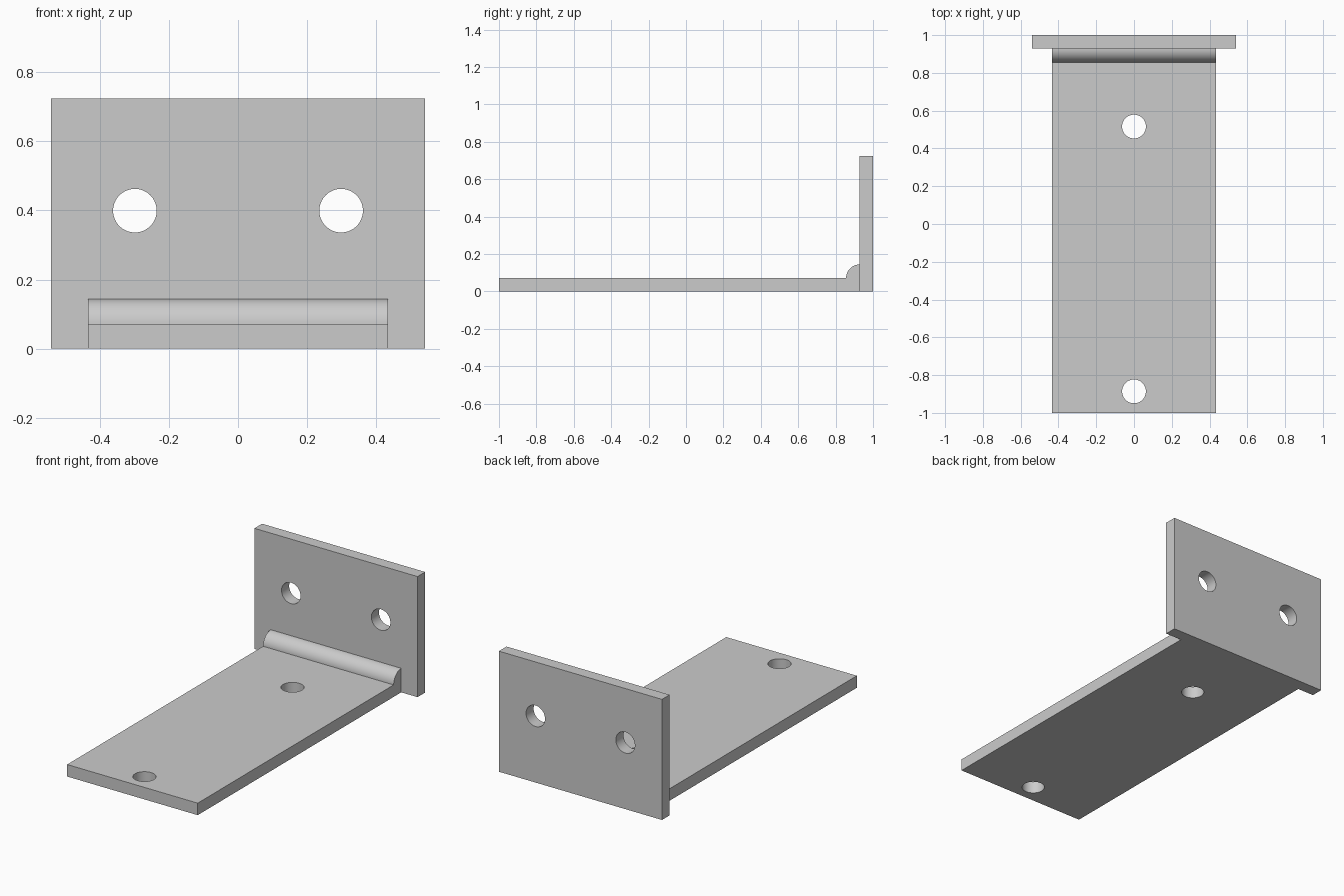
import bpy
import bmesh
import math
from mathutils import Matrix

if "Cube" in bpy.data.objects:
    bpy.data.objects.remove(bpy.data.objects["Cube"])

grey = bpy.data.materials.new("plain grey")
grey.diffuse_color = (0.6, 0.6, 0.6, 1.0)
grey.use_nodes = True
grey.node_tree.nodes["Principled BSDF"].inputs["Base Color"].default_value = grey.diffuse_color

T = 0.072          # plate thickness
HOLE_R = 0.063
BASE_W = 0.433     # half width of the base
WALL_W = 0.541     # half width of the upright plate
WALL_Y = 1 - T     # front face of the upright plate


def add_object(name, bm):
    bmesh.ops.recalc_face_normals(bm, faces=bm.faces)
    mesh = bpy.data.meshes.new(name)
    bm.to_mesh(mesh)
    bm.free()
    mesh.materials.append(grey)
    obj = bpy.data.objects.new(name, mesh)
    bpy.context.collection.objects.link(obj)
    return obj


def activate(obj):
    bpy.ops.object.select_all(action='DESELECT')
    obj.select_set(True)
    bpy.context.view_layer.objects.active = obj


def smooth(obj):
    activate(obj)
    bpy.ops.object.shade_smooth_by_angle(angle=math.radians(30))


def box(name, lo, hi):
    bm = bmesh.new()
    bmesh.ops.create_cube(bm, size=1)
    for v in bm.verts:
        v.co = [(a + b) / 2 + c * (b - a) for a, b, c in zip(lo, hi, v.co)]
    return add_object(name, bm)


def drill(obj, centres, rotation):
    # All holes of one plate are cut with a single cutter mesh
    bm = bmesh.new()
    for c in centres:
        bmesh.ops.create_cone(bm, cap_ends=True, segments=64, radius1=HOLE_R,
                              radius2=HOLE_R, depth=0.3,
                              matrix=Matrix.Translation(c) @ rotation)
    cutter = add_object("hole_cutter", bm)
    cutter.hide_render = True
    mod = obj.modifiers.new("holes", 'BOOLEAN')
    mod.operation = 'DIFFERENCE'
    mod.solver = 'EXACT'
    mod.object = cutter
    activate(obj)
    bpy.ops.object.modifier_apply(modifier=mod.name)
    bpy.data.objects.remove(cutter)
    smooth(obj)


# Base plate with two vertical holes
base = box("base_plate", (-BASE_W, -1, 0), (BASE_W, WALL_Y, T))
drill(base, [(0, 0.516, T / 2), (0, -0.886, T / 2)], Matrix.Identity(4))

# Upright plate with two horizontal holes
wall = box("upright_plate", (-WALL_W, WALL_Y, 0), (WALL_W, 1, 0.723))
drill(wall, [(s * 0.298, 1 - T / 2, 0.399) for s in (-1, 1)],
      Matrix.Rotation(math.pi / 2, 4, 'X'))

# Weld bead: quarter-round profile in the inner corner
bm = bmesh.new()
profile = [(WALL_Y, T)]
for i in range(17):
    a = math.pi / 2 * i / 16
    profile.append((WALL_Y - T * math.cos(a), T + T * math.sin(a)))
end = bm.faces.new([bm.verts.new((-BASE_W, y, z)) for y, z in profile])
ext = bmesh.ops.extrude_face_region(bm, geom=[end], use_keep_orig=True)
moved = [g for g in ext["geom"] if isinstance(g, bmesh.types.BMVert)]
bmesh.ops.translate(bm, verts=moved, vec=(2 * BASE_W, 0, 0))
smooth(add_object("weld_bead", bm))
